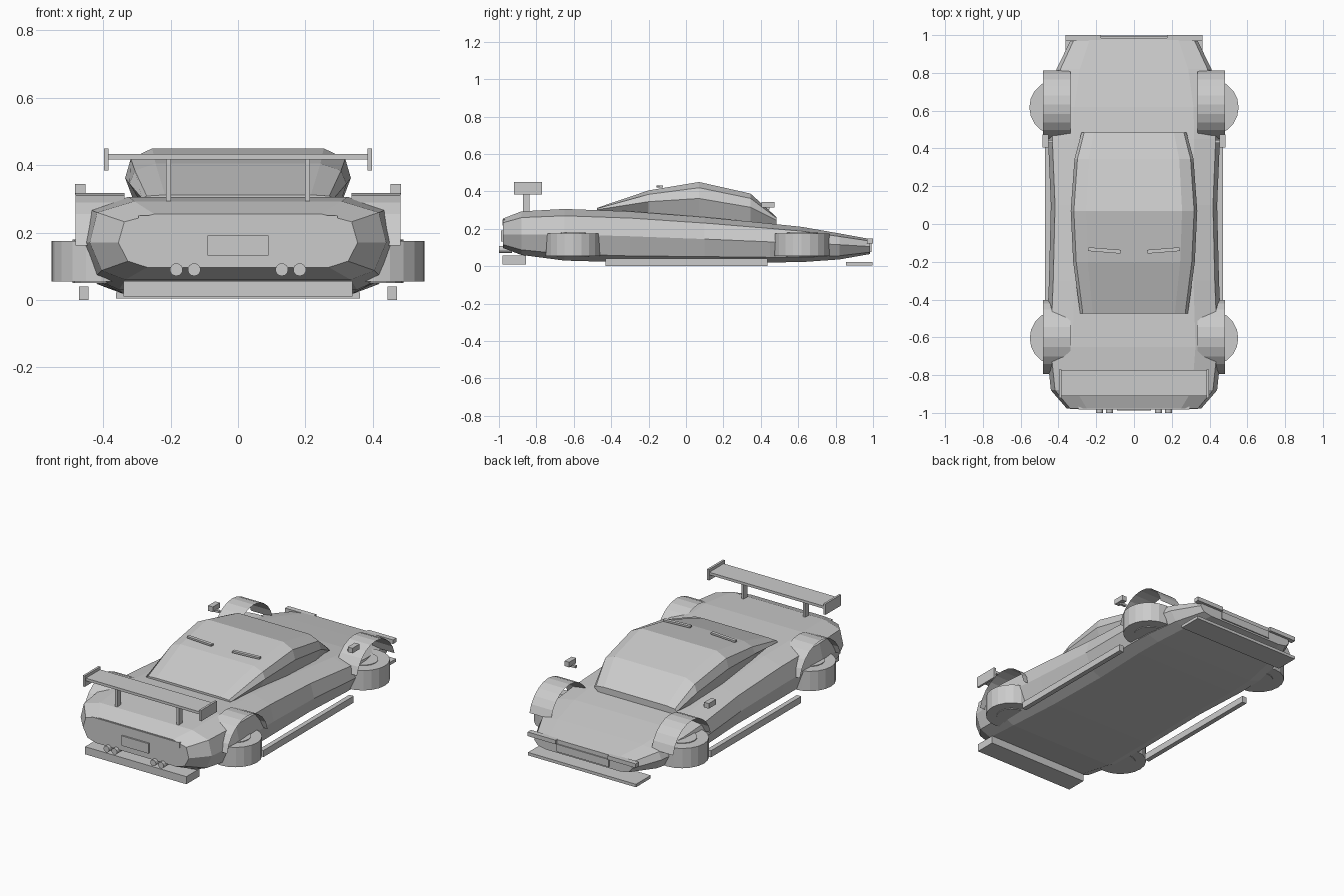
import bpy, bmesh
from math import sin, cos, pi, radians
from mathutils import Matrix

if "Cube" in bpy.data.objects:
    bpy.data.objects.remove(bpy.data.objects["Cube"])


def finish(bm, name):
    bmesh.ops.recalc_face_normals(bm, faces=bm.faces[:])
    mesh = bpy.data.meshes.new(name)
    bm.to_mesh(mesh)
    bm.free()
    ob = bpy.data.objects.new(name, mesh)
    bpy.context.collection.objects.link(ob)
    return ob


def box(name, x, y, z, mirror=False, rot=0.0):
    """Box from (min, max) ranges, optionally mirrored over x = 0."""
    size = [r[1] - r[0] for r in (x, y, z)]
    mid = [(r[1] + r[0]) / 2 for r in (x, y, z)]
    for s in (1, -1) if mirror else (1,):
        bm = bmesh.new()
        bmesh.ops.create_cube(bm, size=1)
        m = (Matrix.Translation((mid[0] * s, mid[1], mid[2]))
             @ Matrix.Rotation(rot * s, 4, 'Z') @ Matrix.Diagonal((*size, 1)))
        bmesh.ops.transform(bm, matrix=m, verts=bm.verts[:])
        finish(bm, name)


def cylinder(name, loc, r, depth, sides, axis='Z'):
    bm = bmesh.new()
    bmesh.ops.create_cone(bm, cap_ends=True, segments=sides, radius1=r, radius2=r, depth=depth)
    m = Matrix.Translation(loc)
    if axis == 'Y':
        m = m @ Matrix.Rotation(pi / 2, 4, 'X')
    bmesh.ops.transform(bm, matrix=m, verts=bm.verts[:])
    finish(bm, name)


def loft(name, stations, section):
    """Skin symmetric cross-sections placed along y."""
    bm = bmesh.new()
    rings = []
    for y, *p in stations:
        half = section(*p)
        pts = half + [(-x, z) for x, z in reversed(half)]
        rings.append([bm.verts.new((x, y, z)) for x, z in pts])
    n = len(rings[0])
    for a, b in zip(rings, rings[1:]):
        for i in range(n):
            j = (i + 1) % n
            bm.faces.new((a[i], a[j], b[j], b[i]))
    bm.faces.new(rings[0])
    bm.faces.new(rings[-1])
    finish(bm, name)


# Main body: y, half width, top z, widest z, bottom z
loft("body", [
    (-.978, .355, .255, .17, .097),
    (-.88, .44, .293, .17, .06),
    (-.65, .465, .306, .17, .03),
    (-.30, .45, .293, .16, .02),
    (.10, .44, .262, .145, .02),
    (.45, .455, .228, .13, .02),
    (.62, .45, .21, .125, .022),
    (.82, .41, .175, .115, .036),
    (.985, .33, .145, .105, .065),
], lambda w, zt, zm, zb: [
    (.7 * w, zt), (.95 * w, zt - .27 * (zt - zm)), (w, zm),
    (.92 * w, zb + .25 * (zm - zb)), (.76 * w, zb)])

# Cabin: y, half width, top z, widest z, base z
loft("cabin", [
    (-.475, .285, .312, .302, .285),
    (-.20, .322, .405, .345, .28),
    (.07, .335, .45, .362, .255),
    (.345, .315, .388, .315, .235),
    (.485, .278, .262, .245, .22),
], lambda w, zt, zm, zb: [
    (.76 * w, zt), (.95 * w, zt - .35 * (zt - zm)), (w, zm), (.88 * w, zb)])

# Wheels, hubs and open wheel arches
for y, r, ay, ar in ((.618, .148, .632, .185), (-.604, .146, -.598, .2)):
    for s in (1, -1):
        cylinder("wheel", (.406 * s, y, .115), r, .12, 20)
        cylinder("hub", (.406 * s, y, .115), .085, .128, 16)
        bm = bmesh.new()
        prev = None
        for i in range(11):
            t = radians(13 + 154 * i / 10)
            cur = [bm.verts.new((x * s, ay + ar * cos(t), .117 + ar * sin(t))) for x in (.337, .482)]
            if prev:
                bm.faces.new((prev[0], prev[1], cur[1], cur[0]))
            prev = cur
        finish(bm, "wheel_arch")

# Rear wing
box("wing_blade", (-.385, .385), (-.91, -.772), (.417, .433))
box("wing_end_plate", (.384, .397), (-.92, -.77), (.384, .45), True)
box("wing_post", (.199, .214), (-.872, -.836), (.285, .418), True)

# Tail details
box("tail_light_strip", (-.295, .295), (-.982, -.962), (.217, .25))
box("rear_plate", (-.09, .09), (-.988, -.97), (.132, .192))
box("diffuser", (-.34, .34), (-.98, -.855), (.01, .056))
for x in (-.183, -.13, .13, .183):
    cylinder("exhaust", (x, -.965, .09), .019, .07, 14, 'Y')

# Nose details
box("splitter", (-.362, .362), (.855, .997), (.004, .022))
box("headlight", (.175, .362), (.968, 1.0), (.122, .147), True)
box("grille", (-.175, .175), (.965, .992), (.075, .12))

# Sides
box("side_skirt", (.443, .472), (-.43, .435), (0, .04), True)
box("mirror", (.453, .484), (.405, .473), (.313, .344), True)
box("mirror_arm", (.43, .47), (.43, .446), (.303, .316), True)

# Wipers on the rear glass
box("wiper", (.07, .243), (-.15, -.13), (.421, .432), True, .08)
